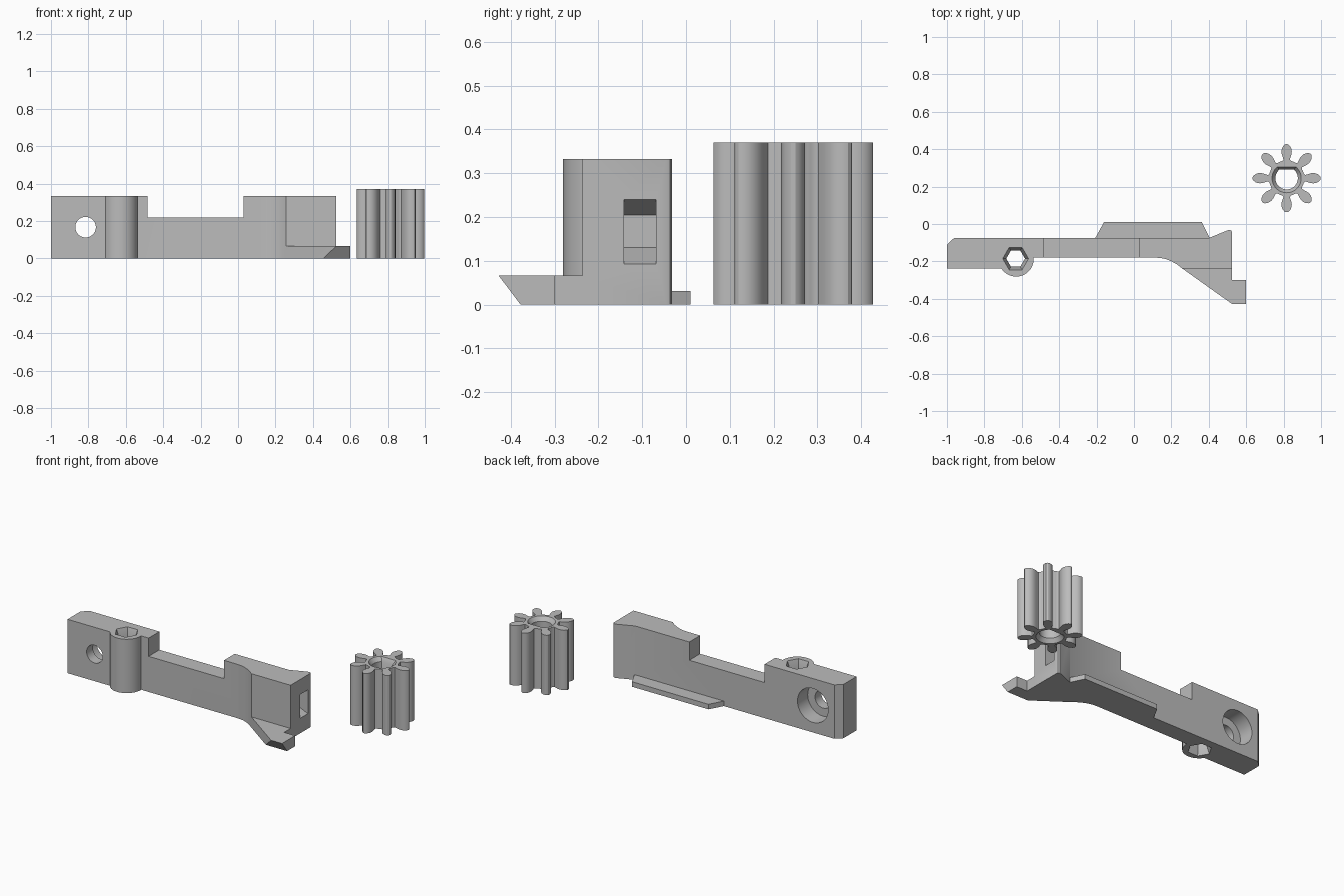
import bpy, bmesh, math
from mathutils import Vector

if "Cube" in bpy.data.objects:
    bpy.data.objects.remove(bpy.data.objects["Cube"])

grey = bpy.data.materials.new("plain grey")
grey.diffuse_color = (0.5, 0.5, 0.5, 1)
grey.use_nodes = True
grey.node_tree.nodes["Principled BSDF"].inputs["Base Color"].default_value = grey.diffuse_color


def loft(name, rings):
    """Closed solid through rings of equal point count (counter-clockwise seen from the end)."""
    bm = bmesh.new()
    rows = [[bm.verts.new(p) for p in ring] for ring in rings]
    n = len(rows[0])
    for a, b in zip(rows, rows[1:]):
        for i in range(n):
            j = (i + 1) % n
            bm.faces.new((a[i], a[j], b[j], b[i]))
    bm.faces.new(rows[0][::-1])
    bm.faces.new(rows[-1])
    bmesh.ops.recalc_face_normals(bm, faces=bm.faces)
    me = bpy.data.meshes.new(name)
    bm.to_mesh(me)
    bm.free()
    me.materials.append(grey)
    ob = bpy.data.objects.new(name, me)
    bpy.context.collection.objects.link(ob)
    return ob


def prism(name, outline, z0, z1):
    return loft(name, [[(x, y, z) for x, y in outline] for z in (z0, z1)])


def box(name, x0, x1, y0, y1, z0, z1):
    return prism(name, [(x0, y0), (x1, y0), (x1, y1), (x0, y1)], z0, z1)


def combine(target, tool, operation):
    mod = target.modifiers.new(operation.lower(), 'BOOLEAN')
    mod.object, mod.operation, mod.solver = tool, operation, 'EXACT'
    bpy.context.view_layer.objects.active = target
    bpy.ops.object.modifier_apply(modifier=mod.name)
    bpy.data.objects.remove(tool)


def arc(cx, cy, r, a0, a1, n):
    return [(cx + r * math.cos(math.radians(a0 + (a1 - a0) * i / n)),
             cy + r * math.sin(math.radians(a0 + (a1 - a0) * i / n))) for i in range(n + 1)]


def flared_hole(name, cx, cy, shape, wide, height, flare):
    """Vertical through-hole cutter, widened at both ends."""
    e = 0.01
    k = wide + (wide - 1) * e / flare
    levels = [(-e, k), (flare, 1), (height - flare, 1), (height + e, k)]
    return loft(name, [[(cx + x * s, cy + y * s, z) for x, y in shape] for z, s in levels])


def y_cylinder(name, x, z, r, y0, y1):
    ring = arc(x, z, r, 0, 360, 48)[:-1]
    return loft(name, [[(a, y, b) for a, b in ring] for y in (y0, y1)])


# Arm: one outline with the round screw boss and the curved shoulder
H = 0.333
outline = [(-1, -0.11), (-1, -0.237), *arc(-0.63, -0.187, 0.094, 212, 364, 24),
           (0.12, -0.18), (0.145, -0.182), (0.17, -0.187), (0.2, -0.199), (0.23, -0.216),
           (0.257, -0.237), (0.525, -0.237), (0.525, -0.045), (0.521, -0.036),
           (0.512, -0.032), (0.5, -0.034), (0.4, -0.075), (-0.962, -0.075)]
arm = prism("lever_arm", outline, 0, H)

# Foot with a slanted underside at its tip
foot = prism("foot", [(0.257, -0.237), (0.525, -0.428), (0.6, -0.428), (0.6, -0.3),
                      (0.525, -0.3), (0.525, -0.237), (0.45, -0.2), (0.3, -0.2)], 0, 0.066)
wedge_side = [(-0.438, 0.066 + 0.0132), (-0.438, -0.02), (-0.363, -0.02)]
wedge = loft("foot_wedge", [[(x, y, z) for y, z in wedge_side] for x in (0.2, 0.7)])
combine(foot, wedge, 'DIFFERENCE')
combine(arm, foot, 'UNION')

# Thin rear flange
combine(arm, prism("rear_flange", [(-0.22, -0.1), (0.405, -0.1), (0.405, -0.075), (0.363, 0.01),
                                   (-0.16, 0.01), (-0.207, -0.075)], 0, 0.031), 'UNION')

# Lowered middle
combine(arm, box("notch", -0.485, 0.03, -0.5, 0.2, 0.22, 0.5), 'DIFFERENCE')

# Hexagonal hole through the boss
hexagon = arc(0, 0, 0.05, 0, 360, 6)[:-1]
combine(arm, flared_hole("hex_hole", -0.633, -0.185, hexagon, 1.38, H, 0.05), 'DIFFERENCE')

# Cross hole with a wide counterbore at the back
combine(arm, y_cylinder("cross_hole", -0.815, 0.167, 0.055, -0.4, 0.1), 'DIFFERENCE')
combine(arm, y_cylinder("counterbore", -0.815, 0.167, 0.105, -0.175, 0.1), 'DIFFERENCE')

# Tapered pocket in the end face
pocket = loft("end_pocket", [[(x, y, z) for y, z in
                              ((-0.142, a), (-0.068, a), (-0.068, b), (-0.142, b))]
                             for x, a, b in ((0.44, 0.13, 0.205), (0.525, 0.093, 0.24),
                                             (0.56, 0.093, 0.24))])
combine(arm, pocket, 'DIFFERENCE')

# Gear: eight petal-shaped teeth around a hub
tooth = [(0.099, 0.017), (0.113, 0.021), (0.128, 0.026), (0.142, 0.0275), (0.155, 0.026),
         (0.167, 0.021), (0.177, 0.013), (0.182, 0.005)]
side = [(r, -w) for r, w in tooth] + [(r, w) for r, w in reversed(tooth)]
GX, GY, GH = 0.816, 0.245, 0.37
gear_outline = []
for k in range(8):
    a = k * math.pi / 4
    c, s = math.cos(a), math.sin(a)
    gear_outline += [(GX + r * c - w * s, GY + r * s + w * c) for r, w in side]
    gear_outline += arc(GX, GY, 0.095, k * 45 + 15, k * 45 + 30, 3)
gear = prism("gear", gear_outline, 0, GH)

# D-shaped shaft hole with flared ends
d_shape = [(x, min(y, 0.046)) for x, y in arc(0, 0, 0.06, 130, 410, 36)]
combine(gear, flared_hole("shaft_hole", GX, GY, d_shape, 1.3, GH, 0.025), 'DIFFERENCE')

# Smooth the curved walls, keep the edges crisp
bpy.ops.object.select_all(action='DESELECT')
for ob in (arm, gear):
    ob.select_set(True)
bpy.context.view_layer.objects.active = arm
bpy.ops.object.shade_smooth_by_angle(angle=math.radians(30))
